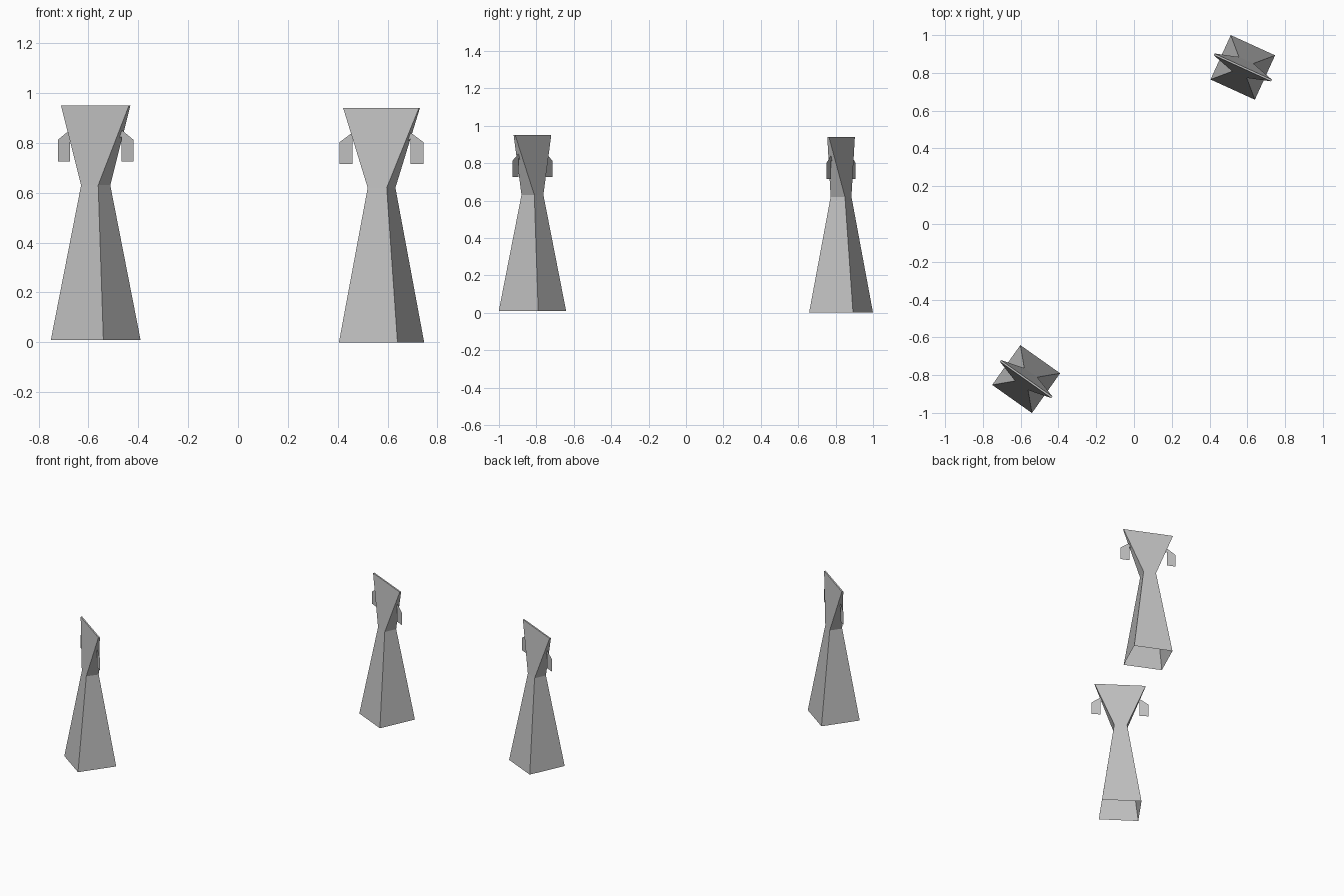
import bpy, bmesh, math
from mathutils import Matrix

cube = bpy.data.objects.get("Cube")
if cube:
    bpy.data.objects.remove(cube, do_unlink=True)

grey = bpy.data.materials.new("pylon_grey")
grey.use_nodes = True
colour = (0.53, 0.53, 0.53, 1)
grey.diffuse_color = colour
grey.node_tree.nodes["Principled BSDF"].inputs["Base Color"].default_value = colour


def finish(bm, name, placement):
    mesh = bpy.data.meshes.new(name)
    bm.to_mesh(mesh)
    bm.free()
    mesh.materials.append(grey)
    obj = bpy.data.objects.new(name, mesh)
    obj.matrix_world = placement
    bpy.context.collection.objects.link(obj)


def build_body(name, placement):
    # Rings of (half width, half depth, height): flared foot, waist, thin wide top
    rings = [(0.129, 0.129, 0), (0.042, 0.042, 0.62), (0.167, 0.005, 0.94)]
    bm = bmesh.new()
    loops = []
    for w, d, z in rings:
        loops.append([bm.verts.new((sx * w, sy * d, z))
                      for sx, sy in ((-1, -1), (1, -1), (1, 1), (-1, 1))])
    for low, high in zip(loops, loops[1:]):
        for i in range(4):
            j = (i + 1) % 4
            bm.faces.new((low[i], low[j], high[j], high[i]))
    bm.faces.new(loops[-1])  # top is capped, foot stays open
    finish(bm, name, placement)


def build_arm(name, side, placement):
    # Flat hanging arm, rooted inside the head
    outline = [(0.127, 0.715), (0.186, 0.715), (0.186, 0.802),
               (0.12, 0.847), (0.108, 0.805), (0.127, 0.815)]
    bm = bmesh.new()
    bm.faces.new([bm.verts.new((side * x, 0, z)) for x, z in outline])
    finish(bm, name, placement)


# Two pylons: name, position, turn in degrees
for label, position, turn in (("front", (-0.571, -0.821, 0.01), -35.3),
                              ("back", (0.576, 0.829, 0), -24.5)):
    placement = Matrix.Translation(position) @ Matrix.Rotation(math.radians(turn), 4, "Z")
    build_body(label + "_pylon_body", placement)
    for side, hand in ((-1, "right"), (1, "left")):
        build_arm(f"{label}_pylon_{hand}_arm", side, placement)
